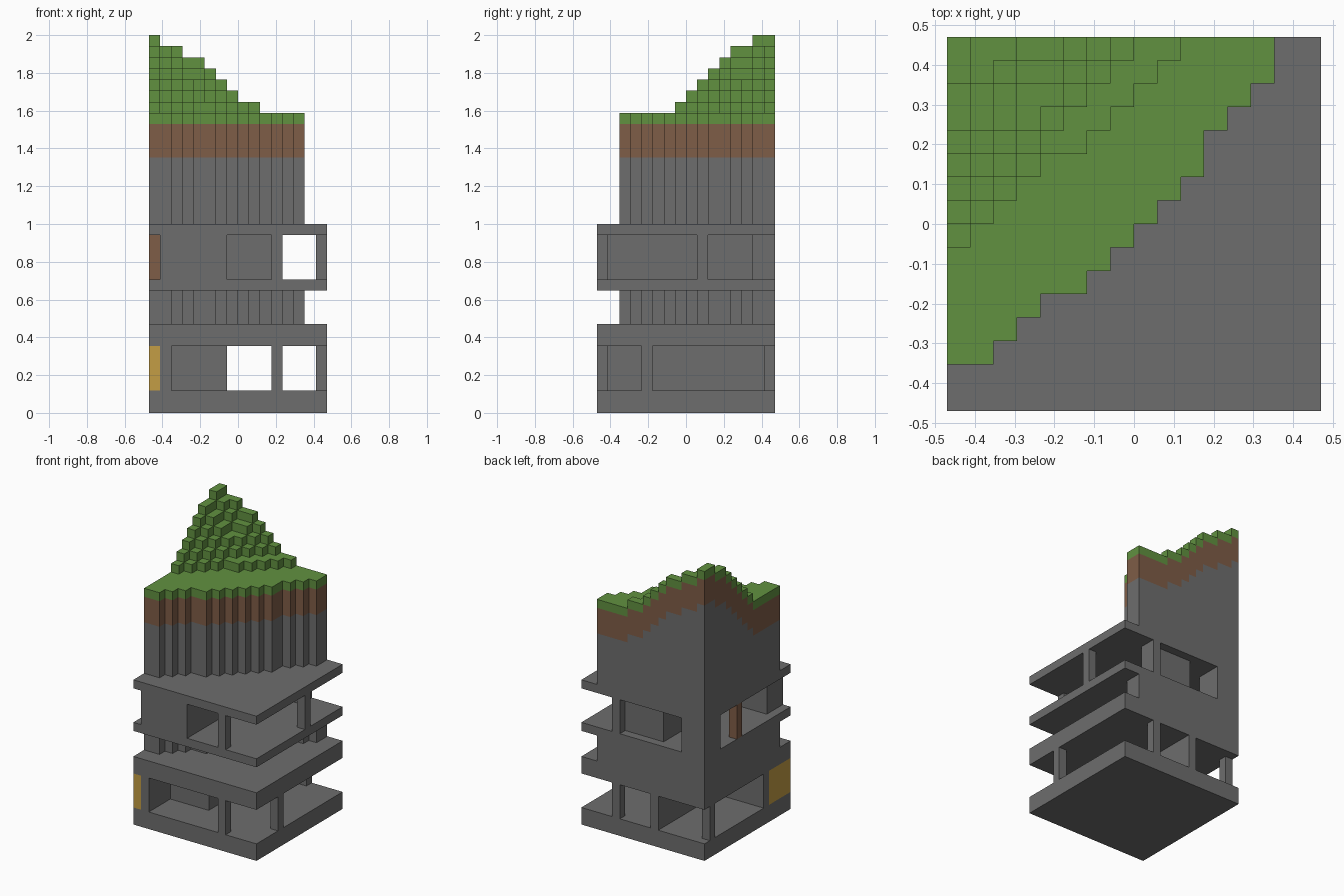
import bpy
import bmesh

U = 2 / 34   # one block
N = 16       # blocks per side

cube = bpy.data.objects.get("Cube")
if cube:
    bpy.data.objects.remove(cube, do_unlink=True)


def material(name, rgb):
    mat = bpy.data.materials.new(name)
    mat.use_nodes = True
    color = (*rgb, 1)
    mat.diffuse_color = color
    bsdf = mat.node_tree.nodes["Principled BSDF"]
    bsdf.inputs["Base Color"].default_value = color
    bsdf.inputs["Roughness"].default_value = 0.9
    return mat


STONE = material("stone grey", (0.155, 0.155, 0.155))
EARTH = material("earth brown", (0.212, 0.109, 0.063))
GRASS = material("grass green", (0.12, 0.283, 0.051))
SIGN = material("sign yellow", (0.552, 0.337, 0.058))


def point(i, j, k):
    return ((i - N / 2) * U, (j - N / 2) * U, k * U)


def finish(name, bm, mats):
    mesh = bpy.data.meshes.new(name)
    bm.to_mesh(mesh)
    bm.free()
    for mat in mats:
        mesh.materials.append(mat)
    obj = bpy.data.objects.new(name, mesh)
    bpy.context.collection.objects.link(obj)
    return obj


def box(name, i, j, k, mat=STONE):
    """Box spanning block ranges i, j, k."""
    bm = bmesh.new()
    bmesh.ops.create_cube(bm, size=1)
    for v in bm.verts:
        v.co = point(*(r[int(c > 0)] for r, c in zip((i, j, k), v.co)))
    return finish(name, bm, [mat])


def columns(name, height, base, bands, mats):
    """Surface of stepped columns; bands(h) lists (bottom, top, material index)."""
    bm = bmesh.new()

    def quad(corners, index):
        face = bm.faces.new([bm.verts.new(point(*c)) for c in corners])
        face.material_index = index

    for i in range(N):
        for j in range(N):
            h = height(i, j)
            if h <= base:
                continue
            layers = bands(h)
            square = [(i, j), (i + 1, j), (i + 1, j + 1), (i, j + 1)]
            quad([(*p, h) for p in square], layers[-1][2])
            quad([(*p, base) for p in reversed(square)], layers[0][2])
            for n, (di, dj) in enumerate([(0, -1), (1, 0), (0, 1), (-1, 0)]):
                other = max(height(i + di, j + dj), base)
                a, b = square[n], square[(n + 1) % 4]
                for low, high, index in layers:
                    low = max(low, other)
                    if low < high:
                        quad([(*a, low), (*b, low), (*b, high), (*a, high)], index)
    bmesh.ops.remove_doubles(bm, verts=bm.verts, dist=U / 100)
    return finish(name, bm, mats)


# Terrace widths per row, counted from the back row forward
CONTOURS = [
    [14, 14, 13, 12, 11, 11, 10, 9, 8, 7, 6, 4, 3, 2],
    [10, 9, 8, 7, 6, 4, 3, 2, 1],
    [8, 7, 6, 5, 4, 3, 2, 1],
    [7, 6, 5, 4, 3, 2, 1],
    [6, 5, 3, 3, 2, 1],
    [5, 3, 2, 2, 1],
    [3, 2, 1, 1],
    [1, 1],
]
HILL_TOP = 26


def inside(i, j, widths):
    row = N - 1 - j
    return 0 <= i and 0 <= row < len(widths) and i < widths[row]


def hill_height(i, j):
    level = sum(inside(i, j, w) for w in CONTOURS)
    return HILL_TOP + level if level else 0


def core_height(i, j):
    return 11 if inside(i, j, CONTOURS[0]) else 0


# Hill with stone, earth and grass layers, and the stepped core between storeys
columns("hill", hill_height, 17,
        lambda h: [(17, h - 4, 0), (h - 4, h - 1, 1), (h - 1, h, 2)],
        [STONE, EARTH, GRASS])
columns("stepped_core", core_height, 8, lambda h: [(8, h, 0)], [STONE])

# Floor slabs
FULL = (0, N)
for name, k in [("ground_slab", (0, 2)), ("lower_ceiling", (6, 8)),
                ("upper_floor", (11, 12)), ("upper_ceiling", (16, 17))]:
    box(name, FULL, FULL, k)

# Lower storey walls and pillars
LOWER = (2, 6)
box("lower_inner_wall", (6, 7), (4, N), LOWER)
box("lower_cross_wall", (0, 6), (4, 5), LOWER)
box("lower_front_wall", (1, 2), (0, 4), LOWER)
box("sign_panel", (0, 1), (0, 4), LOWER, SIGN)
for n, (i, j) in enumerate([(11, 0), (15, 4), (11, 15), (0, 14)]):
    box(f"lower_pillar_{n + 1}", (i, i + 1), (j, j + 1), LOWER)

# Upper storey walls and pillars
UPPER = (12, 16)
box("upper_front_room", (1, 7), (0, 3), UPPER)
box("upper_inner_wall", (6, 7), (3, 14), UPPER)
box("upper_back_wall", (6, 12), (14, 15), UPPER)
box("upper_corner_block", (0, 3), (13, N), UPPER)
for n, (i, j) in enumerate([(11, 0), (15, 9), (11, 15)]):
    box(f"upper_pillar_{n + 1}", (i, i + 1), (j, j + 1), UPPER)
box("wooden_post", (0, 1), (9, 10), UPPER, EARTH)
